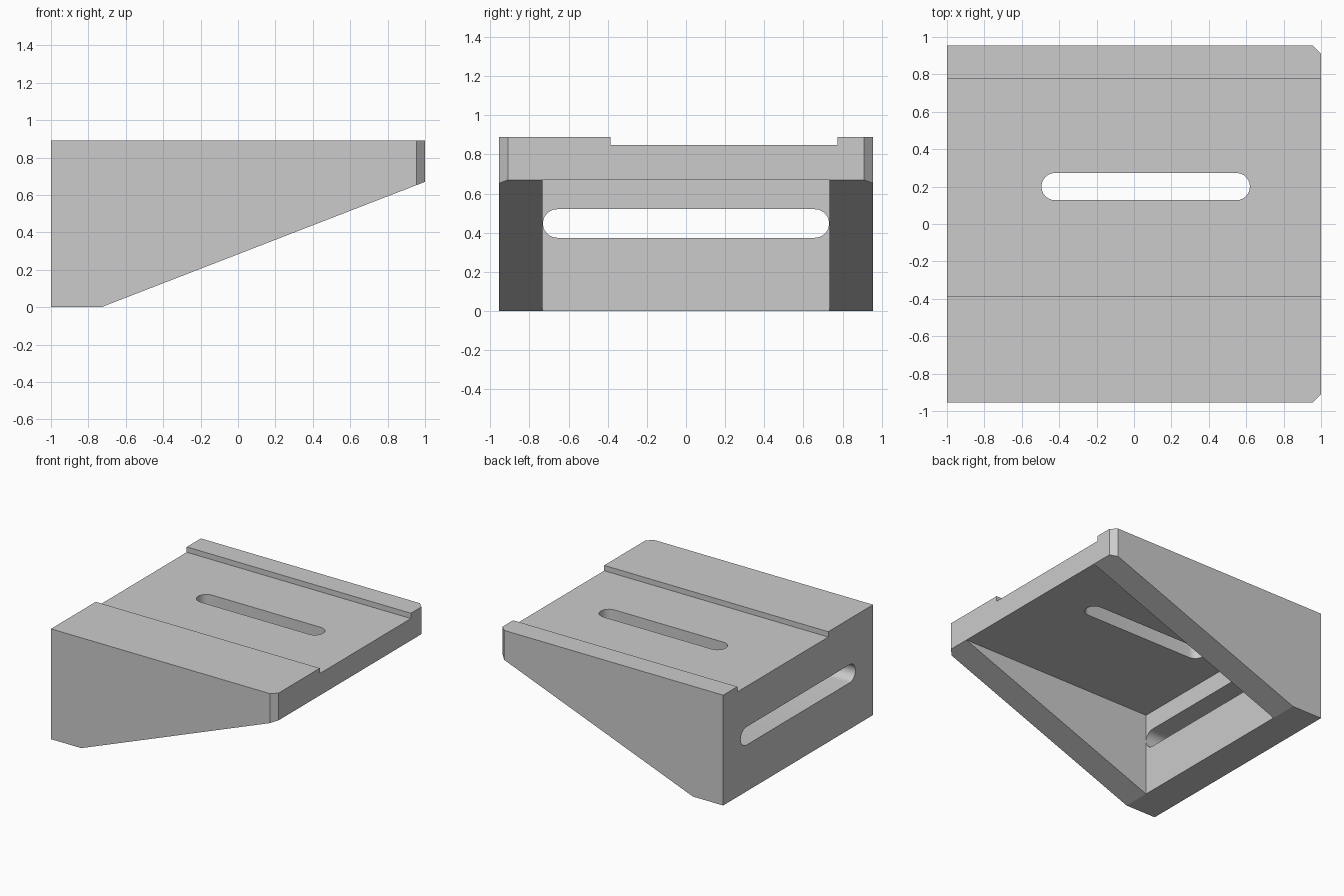
import bpy
import bmesh
import math
from mathutils import Vector

cube = bpy.data.objects.get("Cube")
if cube:
    bpy.data.objects.remove(cube, do_unlink=True)

grey = bpy.data.materials.new("plain grey")
grey.use_nodes = True
colour = (0.6, 0.6, 0.6, 1)
grey.diffuse_color = colour
grey.node_tree.nodes["Principled BSDF"].inputs["Base Color"].default_value = colour


def prism(name, outline, axis, low, high):
    """Extrude a 2D outline along an axis; outline is given in the other two axes."""
    def place(u, v, w):
        return {"x": (w, u, v), "y": (u, w, v), "z": (u, v, w)}[axis]
    bm = bmesh.new()
    face = bm.faces.new([bm.verts.new(place(u, v, low)) for u, v in outline])
    result = bmesh.ops.extrude_face_region(bm, geom=[face])
    verts = [g for g in result["geom"] if isinstance(g, bmesh.types.BMVert)]
    bmesh.ops.translate(bm, verts=verts, vec=Vector(place(0, 0, high - low)))
    bmesh.ops.recalc_face_normals(bm, faces=bm.faces)
    mesh = bpy.data.meshes.new(name)
    bm.to_mesh(mesh)
    bm.free()
    mesh.materials.append(grey)
    obj = bpy.data.objects.new(name, mesh)
    bpy.context.collection.objects.link(obj)
    return obj


def rect(u0, u1, v0, v1):
    return [(u0, v0), (u1, v0), (u1, v1), (u0, v1)]


def slot(u0, u1, v0, v1, steps=12):
    """Rounded slot outline, long along the first axis."""
    r, mid = (v1 - v0) / 2, (v0 + v1) / 2
    points = []
    for centre, start in ((u1 - r, -math.pi / 2), (u0 + r, math.pi / 2)):
        for i in range(steps + 1):
            a = start + math.pi * i / steps
            points.append((centre + r * math.cos(a), mid + r * math.sin(a)))
    return points


def combine(target, tool, operation):
    tool.hide_render = True
    mod = target.modifiers.new(tool.name, "BOOLEAN")
    mod.operation, mod.solver, mod.object = operation, "EXACT", tool
    bpy.context.view_layer.objects.active = target
    bpy.ops.object.modifier_apply(modifier=mod.name)
    bpy.data.objects.remove(tool, do_unlink=True)


W, H, FOOT, LIP, C = 0.955, 0.89, -0.73, 0.67, 0.045
slope = LIP / (1 - FOOT)

# Wedge-shaped side profile, clipped by a plan with two chamfered corners
bracket = prism("wedge_bracket", [(-1, 0), (FOOT, 0), (1.1, LIP + 0.1 * slope), (1.1, H), (-1, H)],
                "y", -1.1, 1.1)
plan = [(-1.1, -W), (1 - C, -W), (1, C - W), (1, W - C), (1 - C, W), (-1.1, W)]
combine(bracket, prism("plan_clip", plan, "z", -0.2, 1.2), "INTERSECT")

# Hollow underside, shallow top channel and the two rounded slots
cutters = [
    ("hollow", rect(FOOT, 1.2, -0.2, LIP), "y", -0.732, 0.732),
    ("channel", rect(-0.385, 0.775, 0.847, 1.1), "x", -1.2, 1.2),
    ("top_slot", slot(-0.495, 0.62, 0.127, 0.273), "z", 0.5, 1.2),
    ("wall_slot", slot(-0.731, 0.731, 0.374, 0.52), "x", -1.2, -0.5),
]
for cutter in cutters:
    combine(bracket, prism(*cutter), "DIFFERENCE")

# Smooth only the rounded slot ends
bpy.ops.object.select_all(action="DESELECT")
bracket.select_set(True)
bpy.context.view_layer.objects.active = bracket
bpy.ops.object.shade_smooth_by_angle(angle=math.radians(20))
